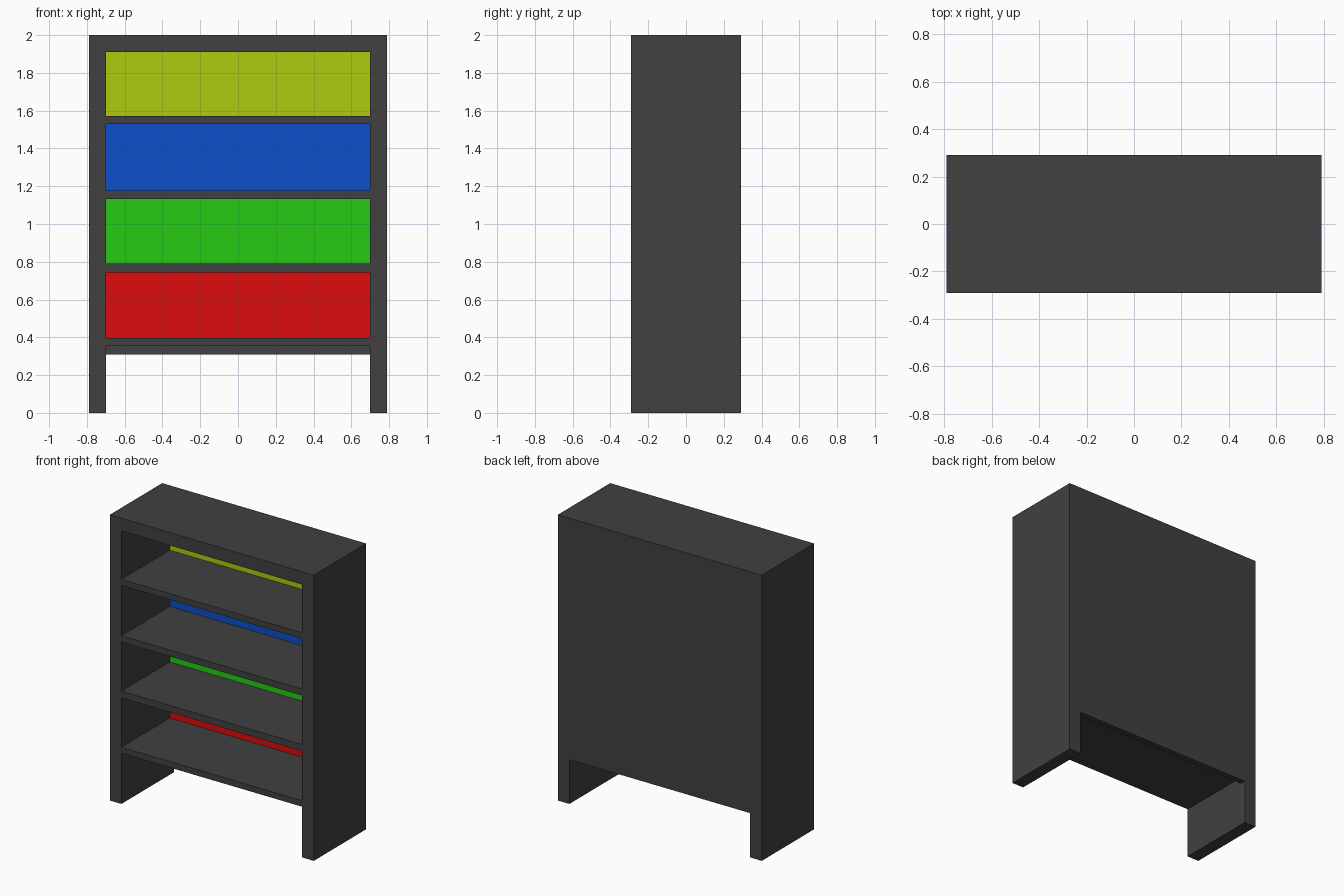
import bpy, bmesh

if "Cube" in bpy.data.objects:
    bpy.data.objects.remove(bpy.data.objects["Cube"])

HALF_W, HALF_D, HEIGHT, WALL = 0.79, 0.29, 2.0, 0.09
INNER = HALF_W - WALL
BACK_Y = 0.25      # front of the grey back panel
BAY_Y = 0.245      # front of the coloured bay panels


def material(name, rgb):
    mat = bpy.data.materials.new(name)
    mat.diffuse_color = (*rgb, 1)
    mat.use_nodes = True
    mat.node_tree.nodes["Principled BSDF"].inputs["Base Color"].default_value = mat.diffuse_color
    return mat


def extrude_profile(name, points, y0, y1, mat):
    """Solid made from an x-z outline extruded along y."""
    bm = bmesh.new()
    face = bm.faces.new([bm.verts.new((x, y0, z)) for x, z in points])
    out = bmesh.ops.extrude_face_region(bm, geom=[face])
    verts = [g for g in out["geom"] if isinstance(g, bmesh.types.BMVert)]
    bmesh.ops.translate(bm, verts=verts, vec=(0, y1 - y0, 0))
    bmesh.ops.recalc_face_normals(bm, faces=bm.faces)
    mesh = bpy.data.meshes.new(name)
    bm.to_mesh(mesh)
    bm.free()
    mesh.materials.append(mat)
    obj = bpy.data.objects.new(name, mesh)
    bpy.context.collection.objects.link(obj)
    return obj


def panel(name, z0, z1, y0, y1, mat):
    """Board spanning the space between the side walls."""
    pts = [(-INNER, z0), (INNER, z0), (INNER, z1), (-INNER, z1)]
    return extrude_profile(name, pts, y0, y1, mat)


dark = material("dark_grey", (0.052, 0.052, 0.052))

# Frame: both side walls and the top in one piece
top_z = HEIGHT - WALL
extrude_profile("frame", [
    (-HALF_W, 0), (-INNER, 0), (-INNER, top_z), (INNER, top_z),
    (INNER, 0), (HALF_W, 0), (HALF_W, HEIGHT), (-HALF_W, HEIGHT)],
    -HALF_D, HALF_D, dark)

# Back panel, hanging slightly below the lowest shelf
panel("back_panel", 0.31, top_z, BACK_Y, HALF_D, dark)

# Shelves, each with a coloured panel at the back of the bay above it
shelves = [(0.355, 0.397), (0.743, 0.79), (1.133, 1.178), (1.53, 1.572)]
colours = [("red", (0.72, 0.004, 0.004)), ("green", (0.018, 0.6, 0.006)),
           ("blue", (0.004, 0.077, 0.59)), ("yellow", (0.43, 0.59, 0.004))]
ceilings = [s[0] for s in shelves[1:]] + [top_z]
for i, ((z0, z1), (name, rgb), ceiling) in enumerate(zip(shelves, colours, ceilings)):
    panel(f"shelf_{i + 1}", z0, z1, -HALF_D, BACK_Y, dark)
    panel(f"{name}_bay_panel", z1, ceiling, BAY_Y, BACK_Y, material(name, rgb))
